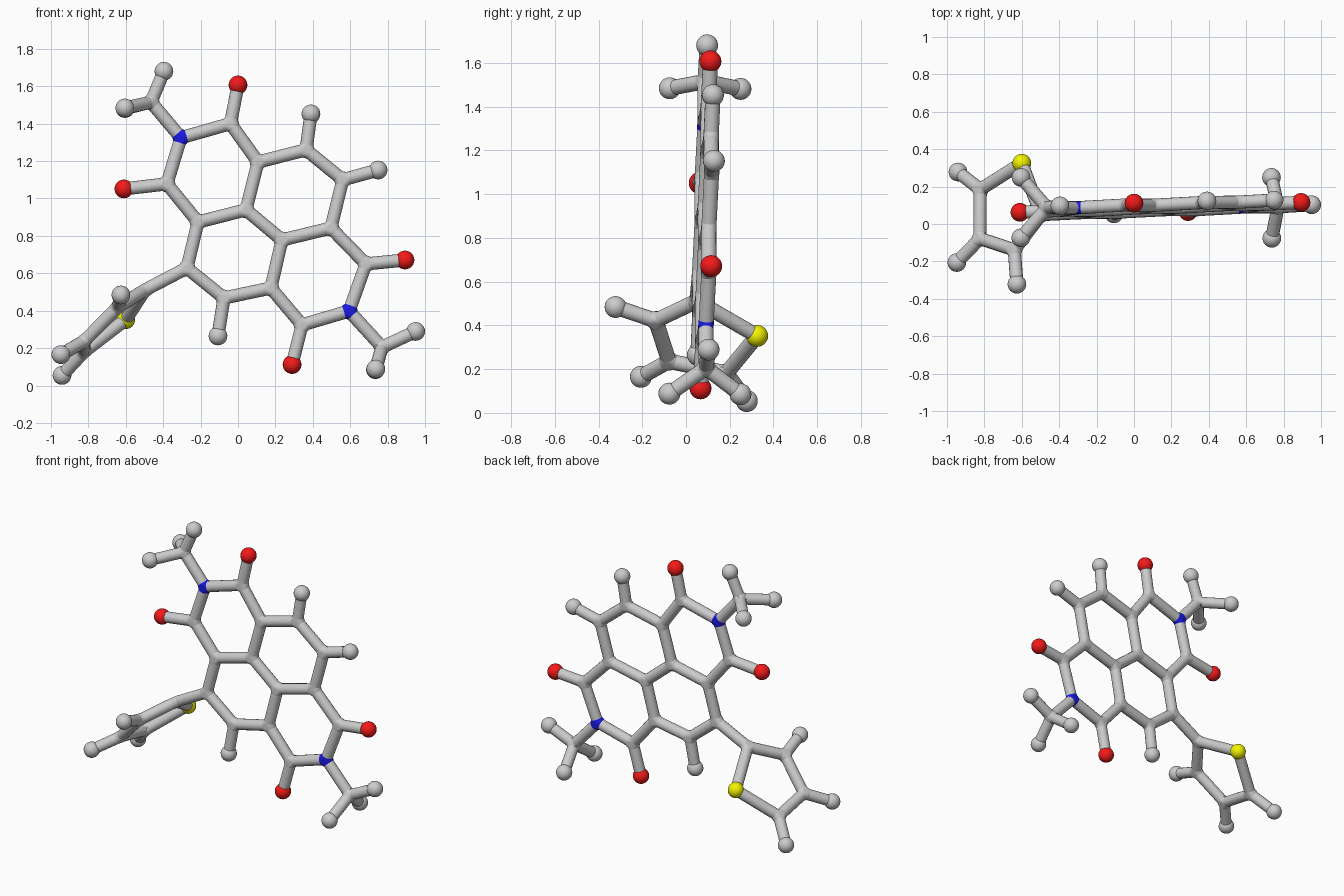
import bpy, bmesh, math
from mathutils import Vector

if "Cube" in bpy.data.objects:
    bpy.data.objects.remove(bpy.data.objects["Cube"])

TUBE, BALL, GAP, SIDES = 0.035, 0.05, 0.029, 16
COLOURS = {"O": (0.9, 0.01, 0.01, 1), "N": (0.01, 0.01, 0.8, 1), "S": (0.9, 0.9, 0.0, 1)}


def flat(x, z):
    """Point on the slightly tilted plane of the fused rings."""
    return Vector((x, 0.049 + 0.045 * x + 0.039 * z, z))


# Atom centres: first letter is the element
A = {
    # imide and naphthalene rings
    "N1": flat(-.305, 1.325), "C2": flat(-.04, 1.40), "C3": flat(.107, 1.195),
    "C4": flat(.364, 1.26), "C5": flat(.56, 1.10), "C6": flat(.497, .842),
    "C7": flat(.235, .778), "C8": flat(.043, .939), "C9": flat(-.214, .874),
    "C10": flat(-.38, 1.078), "C11": flat(-.273, .628), "C12": flat(-.075, .468),
    "C13": flat(.176, .521), "C14": flat(.342, .324), "N2": flat(.594, .398),
    "C15": flat(.684, .65),
    # oxygens and ring hydrogens
    "O1": flat(0, 1.607), "O2": flat(-.61, 1.051), "O3": flat(.289, .112),
    "O4": flat(.893, .671), "H1": flat(.39, 1.452), "H2": flat(.749, 1.152),
    "H3": flat(-.107, .265),
    # methyl groups
    "C20": flat(-.465, 1.515), "H4": flat(-.396, 1.68),
    "H5": Vector((-.604, .249, 1.481)), "H6": Vector((-.605, -.074, 1.484)),
    "C21": flat(.77, .205), "H7": flat(.95, .289),
    "H8": Vector((.735, .249, .085)), "H9": Vector((.737, -.076, .088)),
    # five-membered side ring
    "C16": Vector((-.497, .05, .511)), "S1": Vector((-.6, .325, .352)),
    "C17": Vector((-.822, .185, .182)), "C18": Vector((-.824, -.078, .236)),
    "C19": Vector((-.64, -.138, .422)), "H10": Vector((-.941, .278, .054)),
    "H11": Vector((-.947, -.206, .165)), "H12": Vector((-.626, -.322, .484)),
}
CHAINS = ("N1 C2 C3 C4 C5 C6 C15 N2 C14 C13 C12 C11 C9 C10 N1", "C3 C8 C7 C6",
          "C8 C9", "C7 C13", "C2 O1", "C10 O2", "C14 O3", "C15 O4", "C4 H1",
          "C5 H2", "C12 H3", "N1 C20 H4", "H5 C20 H6", "N2 C21 H7", "H8 C21 H9",
          "C11 C16 S1 C17 C18 C19 C16", "C17 H10", "C18 H11", "C19 H12")
BONDS = [pair for c in CHAINS for pair in zip(c.split(), c.split()[1:])]


def ring(centre, axis):
    q = axis.to_track_quat('Z', 'Y')
    return [centre + q @ Vector((TUBE * math.cos(t), TUBE * math.sin(t), 0))
            for t in (2 * math.pi * i / SIDES for i in range(SIDES))]


def add_hull(bm, points):
    verts = [bm.verts.new(p) for p in points]
    res = bmesh.ops.convex_hull(bm, input=verts)
    junk = {g for g in res["geom_interior"] + res["geom_unused"]
            if isinstance(g, bmesh.types.BMVert)}
    bmesh.ops.delete(bm, geom=list(junk), context='VERTS')


def add_tube(bm, r0, r1):
    a, b = [[bm.verts.new(p) for p in r] for r in (r0, r1)]
    for i in range(SIDES):
        j = (i + 1) % SIDES
        bm.faces.new((a[i], a[j], b[j], b[i]))


def finish(name, bm, element=None):
    bmesh.ops.recalc_face_normals(bm, faces=bm.faces)
    mesh = bpy.data.meshes.new(name)
    bm.to_mesh(mesh)
    bm.free()
    ob = bpy.data.objects.new(name, mesh)
    bpy.context.collection.objects.link(ob)
    if element in COLOURS:
        mat = bpy.data.materials.new(name)
        mat.diffuse_color = COLOURS[element]
        mat.use_nodes = True
        mat.node_tree.nodes["Principled BSDF"].inputs["Base Color"].default_value = mat.diffuse_color
        mesh.materials.append(mat)
    bpy.ops.object.select_all(action='DESELECT')
    ob.select_set(True)
    bpy.context.view_layer.objects.active = ob
    bpy.ops.object.shade_smooth_by_angle(angle=math.radians(30))


# Bond tubes, keeping the end rings for the joints
bm = bmesh.new()
ends = {k: [] for k in A}
for p, q in BONDS:
    axis = (A[q] - A[p]).normalized()
    r0, r1 = ring(A[p] + axis * GAP, axis), ring(A[q] - axis * GAP, axis)
    ends[p] += r0
    ends[q] += r1
    add_tube(bm, r0, r1)
finish("bond_tubes", bm)

# Faceted joints where tubes meet
for element, name in (("C", "carbon_joints"), ("N", "nitrogen_joints")):
    bm = bmesh.new()
    for k in A:
        if k[0] == element:
            add_hull(bm, ends[k])
    finish(name, bm, element)

# Round atoms
for element, name in (("H", "hydrogen_balls"), ("O", "oxygen_balls"), ("S", "sulfur_ball")):
    bm = bmesh.new()
    for k, p in A.items():
        if k[0] == element:
            made = bmesh.ops.create_uvsphere(bm, u_segments=24, v_segments=14, radius=BALL)
            bmesh.ops.translate(bm, verts=made["verts"], vec=p)
    finish(name, bm, element)
